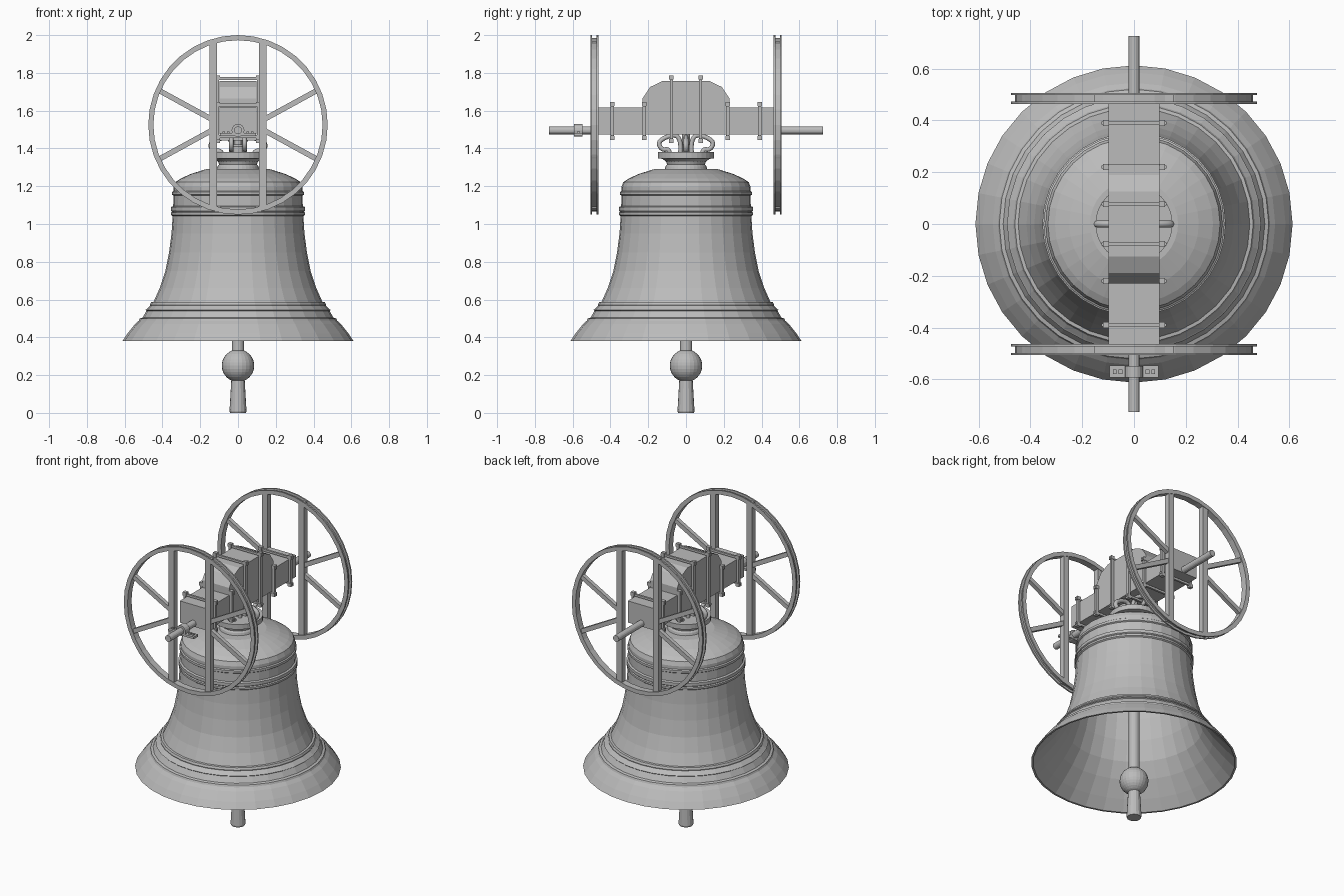
import bpy, bmesh, math
from mathutils import Vector, Matrix

if "Cube" in bpy.data.objects:
    bpy.data.objects.remove(bpy.data.objects["Cube"])

metal = bpy.data.materials.new("bronze grey")
metal.diffuse_color = (0.5, 0.5, 0.5, 1)
metal.use_nodes = True
metal.node_tree.nodes["Principled BSDF"].inputs["Base Color"].default_value = metal.diffuse_color


def finish(name, bm):
    bmesh.ops.recalc_face_normals(bm, faces=bm.faces)
    me = bpy.data.meshes.new(name)
    bm.to_mesh(me)
    bm.free()
    me.materials.append(metal)
    ob = bpy.data.objects.new(name, me)
    bpy.context.collection.objects.link(ob)
    return ob


def lathe(name, profile, seg=32, closed=False, matrix=Matrix()):
    """Spin (radius, height) points about z, then place with matrix."""
    bm = bmesh.new()
    pts = profile + profile[:1] if closed else profile
    vs = [bm.verts.new((r, 0, z)) for r, z in pts]
    es = [bm.edges.new(p) for p in zip(vs, vs[1:])]
    bmesh.ops.spin(bm, geom=vs + es, cent=(0, 0, 0), axis=(0, 0, 1),
                   angle=2 * math.pi, steps=seg, use_duplicate=False)
    bmesh.ops.remove_doubles(bm, verts=bm.verts, dist=1e-5)
    bmesh.ops.transform(bm, matrix=matrix, verts=bm.verts)
    return finish(name, bm)


def add_box(bm, center, size, rot=Matrix()):
    m = Matrix.Translation(center) @ rot @ Matrix.Diagonal((*size, 1))
    bmesh.ops.create_cube(bm, size=1, matrix=m)


def tube(name, points, radius):
    """Bent round bar through the points."""
    cu = bpy.data.curves.new(name, 'CURVE')
    cu.dimensions = '3D'
    cu.bevel_depth = radius
    cu.bevel_resolution = 2
    cu.resolution_u = 4
    cu.use_fill_caps = True
    sp = cu.splines.new('NURBS')
    sp.points.add(len(points) - 1)
    for p, c in zip(sp.points, points):
        p.co = (*c, 1)
    sp.use_endpoint_u = True
    sp.order_u = 3
    cu.materials.append(metal)
    ob = bpy.data.objects.new(name, cu)
    bpy.context.collection.objects.link(ob)


along_y = Matrix.Rotation(-math.pi / 2, 4, 'X')   # local z -> world y

# Bell: outer skin with raised bands, then the inside
lathe("bell", [
    (0, 1.29), (0.17, 1.29), (0.25, 1.265), (0.305, 1.24), (0.332, 1.222),
    (0.342, 1.195), (0.342, 1.175), (0.349, 1.17), (0.349, 1.155), (0.342, 1.15),
    (0.343, 1.095), (0.354, 1.09), (0.354, 1.07), (0.348, 1.065), (0.354, 1.06),
    (0.354, 1.048), (0.346, 1.042), (0.352, 0.95), (0.365, 0.85), (0.385, 0.75),
    (0.415, 0.66), (0.447, 0.588), (0.46, 0.586), (0.466, 0.572), (0.465, 0.568),
    (0.484, 0.55), (0.49, 0.545), (0.485, 0.54), (0.505, 0.505), (0.52, 0.5),
    (0.525, 0.488), (0.545, 0.47), (0.585, 0.42), (0.612, 0.38),
    (0.6, 0.38), (0.545, 0.44), (0.47, 0.53), (0.41, 0.62), (0.365, 0.74),
    (0.335, 0.87), (0.315, 1.04), (0.305, 1.18), (0.25, 1.22), (0, 1.24)])

# Crown plate on top of the bell
lathe("crown_plate", [(0, 1.28), (0.115, 1.28), (0.108, 1.305), (0.1, 1.315),
                      (0.105, 1.33), (0.125, 1.345), (0.149, 1.348),
                      (0.149, 1.38), (0, 1.38)])
lathe("crown_post", [(0, 1.37), (0.035, 1.37), (0.035, 1.41), (0.022, 1.42),
                     (0.022, 1.48), (0, 1.48)], 12)

# Crown loops: one each way along x, two each way along y
loop = [(0.03, 1.37), (0.025, 1.43), (0.05, 1.475), (0.11, 1.46), (0.15, 1.43),
        (0.125, 1.39), (0.09, 1.40), (0.085, 1.37)]
for s in (-1, 1):
    tube("crown_side_loop", [(s * r, 0, z - 0.01) for r, z in loop], 0.014)
    for x in (-0.035, 0.035):
        tube("crown_loop", [(x, s * r, z) for r, z in loop], 0.012)

# Clapper: rod, ball and flared tail
lathe("clapper_rod", [(0, 1.25), (0.032, 1.25), (0.032, 0.3), (0, 0.3)], 16)
lathe("clapper_tail", [(0, 0.2), (0.034, 0.2), (0.045, 0.01), (0.042, 0), (0, 0)], 16)
bm = bmesh.new()
bmesh.ops.create_uvsphere(bm, u_segments=24, v_segments=16, radius=0.086,
                          matrix=Matrix.Translation((0, 0, 0.25)))
finish("clapper_ball", bm)

# Headstock beam and its crowned upper block
bm = bmesh.new()
add_box(bm, (0, 0, 1.546), (0.196, 0.925, 0.142))
finish("headstock_beam", bm)
bm = bmesh.new()
side = [(-0.23, 1.61), (-0.23, 1.665), (-0.19, 1.725), (-0.125, 1.757)]
side += [(-y, z) for y, z in reversed(side)]
face = bm.faces.new([bm.verts.new((-0.098, y, z)) for y, z in side])
ext = bmesh.ops.extrude_face_region(bm, geom=[face])["geom"]
bmesh.ops.translate(bm, vec=(0.196, 0, 0), verts=[v for v in ext if isinstance(v, bmesh.types.BMVert)])
bm.faces.new(face.verts) if not face.is_valid else None
finish("headstock_block", bm)

# Straps: side bars with a top and bottom crossbar and nuts
for y, low, top in ((0.39, 1.455, 1.63), (0.22, 1.455, 1.63), (0.077, 1.44, 1.77)):
    for s in (-1, 1):
        bm = bmesh.new()
        for z in (low + 0.008, top):
            add_box(bm, (0, s * y, z), (0.25, 0.013, 0.014))
        for x in (-0.108, 0.108):
            add_box(bm, (x, s * y, (low + top) / 2), (0.016, 0.018, top - low))
            for z in (low, top + 0.006):
                add_box(bm, (x, s * y, z), (0.024, 0.024, 0.022))
        finish("strap", bm)

# Axle stubs at both ends
for s in (-1, 1):
    lathe("axle", [(0, 0.44), (0.021, 0.44), (0.021, 0.726), (0, 0.726)], 16,
          matrix=Matrix.Translation((0, 0, 1.496)) @ Matrix.Diagonal((1, s, 1, 1)) @ along_y)

# Clamp on the front axle: cap ring, foot plate and bolts
lathe("axle_clamp", [(0.02, -0.022), (0.034, -0.022), (0.034, 0.022), (0.02, 0.022)], 16,
      True, Matrix.Translation((0, -0.57, 1.496)) @ along_y)
bm = bmesh.new()
add_box(bm, (0, -0.57, 1.474), (0.188, 0.046, 0.014))
for x in (-0.075, -0.052, 0.052, 0.075):
    add_box(bm, (x, -0.57, 1.484), (0.014, 0.016, 0.012))
finish("clamp_plate", bm)

# Wheels: channel rim, two uprights and four slanted spokes each
rim = [(0.448, -0.021), (0.475, -0.021), (0.475, -0.012), (0.46, -0.012),
       (0.46, 0.012), (0.475, 0.012), (0.475, 0.021), (0.448, 0.021)]
for s in (-1, 1):
    y = s * 0.485
    lathe("wheel_rim", rim, 36, True, Matrix.Translation((0, y, 1.525)) @ along_y)
    bm = bmesh.new()
    for sx in (-1, 1):
        add_box(bm, (sx * 0.132, y, 1.525), (0.04, 0.036, 0.885))
        for sz in (-1, 1):
            a = Vector((sx * 0.14, y, 1.525 + sz * 0.03))
            b = Vector((sx * 0.42, y, 1.525 + sz * 0.183))
            d = b - a
            rot = Matrix.Rotation(-math.atan2(d.z, d.x), 4, 'Y')
            add_box(bm, (a + b) / 2, (d.length, 0.026, 0.028), rot)
    finish("wheel_spokes", bm)
